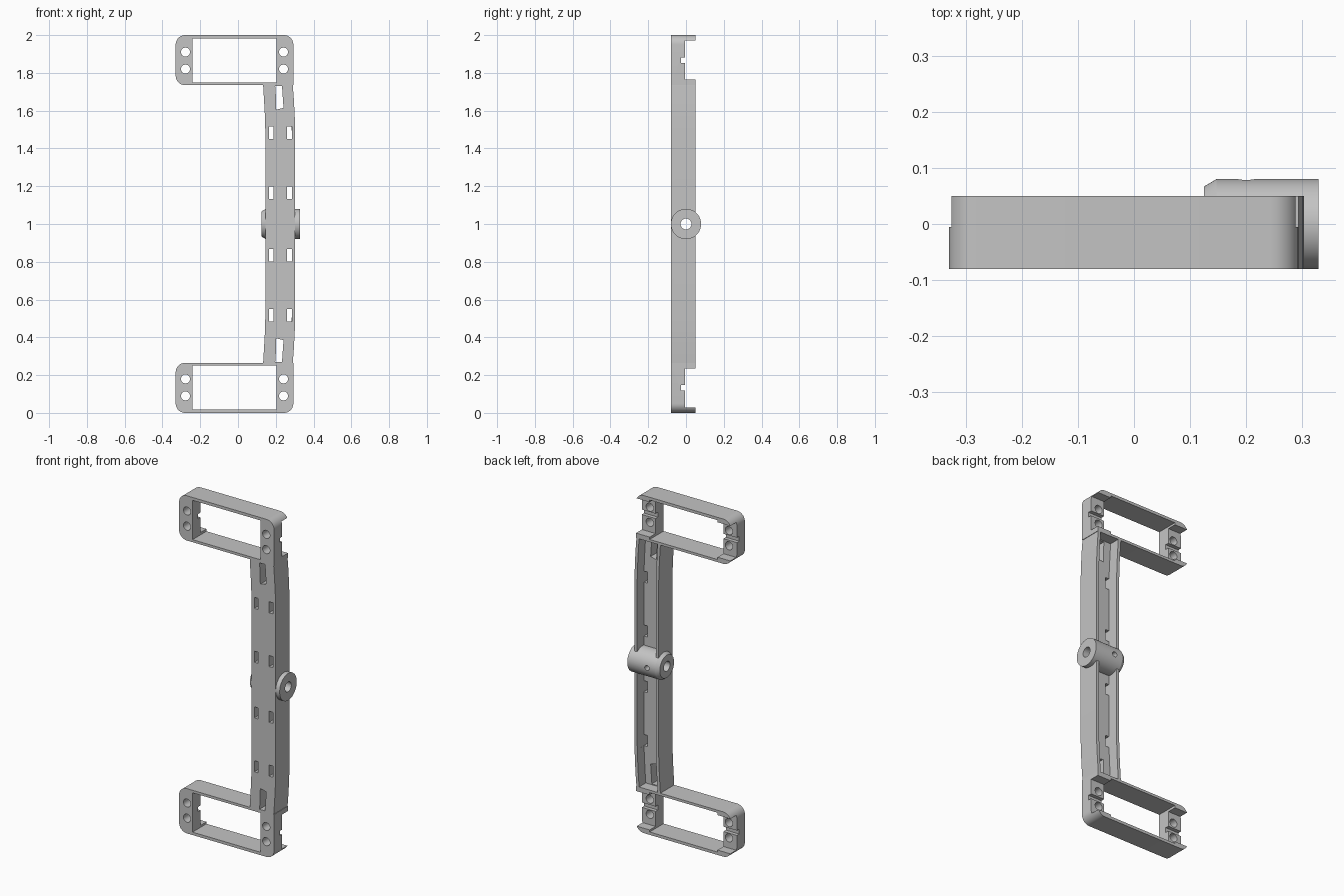
import bpy, bmesh, math

if "Cube" in bpy.data.objects:
    bpy.data.objects.remove(bpy.data.objects["Cube"])

grey = bpy.data.materials.new("light_grey_plastic")
grey.diffuse_color = (0.55, 0.55, 0.55, 1)
grey.use_nodes = True
grey.node_tree.nodes["Principled BSDF"].inputs["Base Color"].default_value = grey.diffuse_color


def make_object(name, bm):
    bmesh.ops.recalc_face_normals(bm, faces=bm.faces[:])
    me = bpy.data.meshes.new(name)
    bm.to_mesh(me)
    bm.free()
    me.materials.append(grey)
    ob = bpy.data.objects.new(name, me)
    bpy.context.collection.objects.link(ob)
    return ob


def prism(name, pts, y0, y1):
    """Extrude an x-z outline along y."""
    bm = bmesh.new()
    f = bm.faces.new([bm.verts.new((x, y0, z)) for x, z in pts])
    ext = bmesh.ops.extrude_face_region(bm, geom=[f])
    for v in ext["geom"]:
        if isinstance(v, bmesh.types.BMVert):
            v.co.y = y1
    return make_object(name, bm)


def rect(x0, x1, z0, z1):
    return [(x0, z0), (x1, z0), (x1, z1), (x0, z1)]


def arc(cx, cz, r, a0, a1, n):
    return [(cx + r * math.cos(math.radians(a0 + (a1 - a0) * i / n)),
             cz + r * math.sin(math.radians(a0 + (a1 - a0) * i / n))) for i in range(n + 1)]


def lathe_x(name, profile, n=64):
    """Revolve a closed (x, radius) loop about the axle line y=0, z=1."""
    bm = bmesh.new()
    rings = [[bm.verts.new((x, r * math.cos(2 * math.pi * i / n),
                            1 + r * math.sin(2 * math.pi * i / n))) for i in range(n)]
             for x, r in profile]
    for a, b in zip(rings, rings[1:] + rings[:1]):
        for i in range(n):
            j = (i + 1) % n
            bm.faces.new((a[i], a[j], b[j], b[i]))
    return make_object(name, bm)


def cut(ob, pts, y0, y1):
    c = prism("cutter", pts, y0, y1)
    c.hide_render = True
    m = ob.modifiers.new("cut", 'BOOLEAN')
    m.operation = 'DIFFERENCE'
    m.solver = 'EXACT'
    m.object = c
    bpy.context.view_layer.objects.active = ob
    bpy.ops.object.modifier_apply(modifier=m.name)
    bpy.data.objects.remove(c)


FRONT, BACK = -0.08, 0.05
parts = []

# Two rectangular mounting frames, the upper one mirrored
for name, flip in (("lower_frame", False), ("upper_frame", True)):
    def m(pts):
        return [(x, 2 - z) for x, z in pts] if flip else pts
    R = 0.05
    outline = (arc(-0.33 + R, R, R, 180, 270, 8) + arc(0.293 - R, R, R, 270, 360, 8)
               + [(0.293, 0.265)] + arc(-0.33 + R, 0.265 - R, R, 90, 180, 8))
    frame = prism(name, m(outline), FRONT, BACK)
    cut(frame, m(rect(-0.242, 0.203, 0.017, 0.25)), -0.2, 0.2)      # window
    for x0, x1 in ((-0.5, -0.242), (0.203, 0.5)):
        cut(frame, m(rect(x0, x1, 0.029, 0.236)), -0.005, 0.2)      # lowered ends
        cut(frame, m(rect(x0, x1, 0.118, 0.147)), -0.027, 0.1)      # groove
    for x in (-0.278, 0.241):
        for z in (0.09, 0.18):
            cut(frame, m(arc(x, z, 0.024, 0, 345, 23)), -0.2, 0.2)  # screw holes
    parts.append(frame)


# Channel-shaped upright between the frames
def beam_outline(inset, end):
    half = [(0.133, 0.290, end), (0.137, 0.295, 0.33), (0.142, 0.300, 0.42), (0.145, 0.303, 0.52)]
    rows = half + [(a, b, 2 - z) for a, b, z in reversed(half)]
    return ([(b - inset, z) for a, b, z in rows]
            + [(a + inset, z) for a, b, z in reversed(rows)])


beam = prism("beam", beam_outline(0, 0.265), FRONT, BACK)
cut(beam, beam_outline(0.018, 0.255), -0.013, 0.2)
for x in (0.163, 0.260):                                            # tie slots
    for z in (0.483, 0.802):
        cut(beam, rect(x, x + 0.025, z, z + 0.066), -0.2, 0.03)
        cut(beam, rect(x, x + 0.025, 2 - z - 0.066, 2 - z), -0.2, 0.03)
cable = [(0.197, 0.27), (0.233, 0.27), (0.237, 0.33), (0.241, 0.385), (0.202, 0.395), (0.201, 0.33)]
cut(beam, cable, -0.2, 0.03)
cut(beam, [(x, 2 - z) for x, z in cable], -0.2, 0.03)
cut(beam, rect(0.1, 0.4, 0.955, 1.045), -0.04, 0.2)                 # room for the axle bore
parts.append(beam)

# Pivot barrel across the middle, with bore and set-screw hole
barrel = lathe_x("pivot_barrel", [(0.125, 0.029), (0.125, 0.067), (0.147, 0.08),
                                  (0.329, 0.08), (0.329, 0.029)])
cut(barrel, arc(0.2, 1, 0.015, 0, 345, 23), 0.0, 0.2)
parts.append(barrel)

# Smooth the rounded parts, keep edges sharp
for ob in parts:
    bpy.ops.object.select_all(action='DESELECT')
    ob.select_set(True)
    bpy.context.view_layer.objects.active = ob
    bpy.ops.object.shade_smooth_by_angle(angle=math.radians(30))
